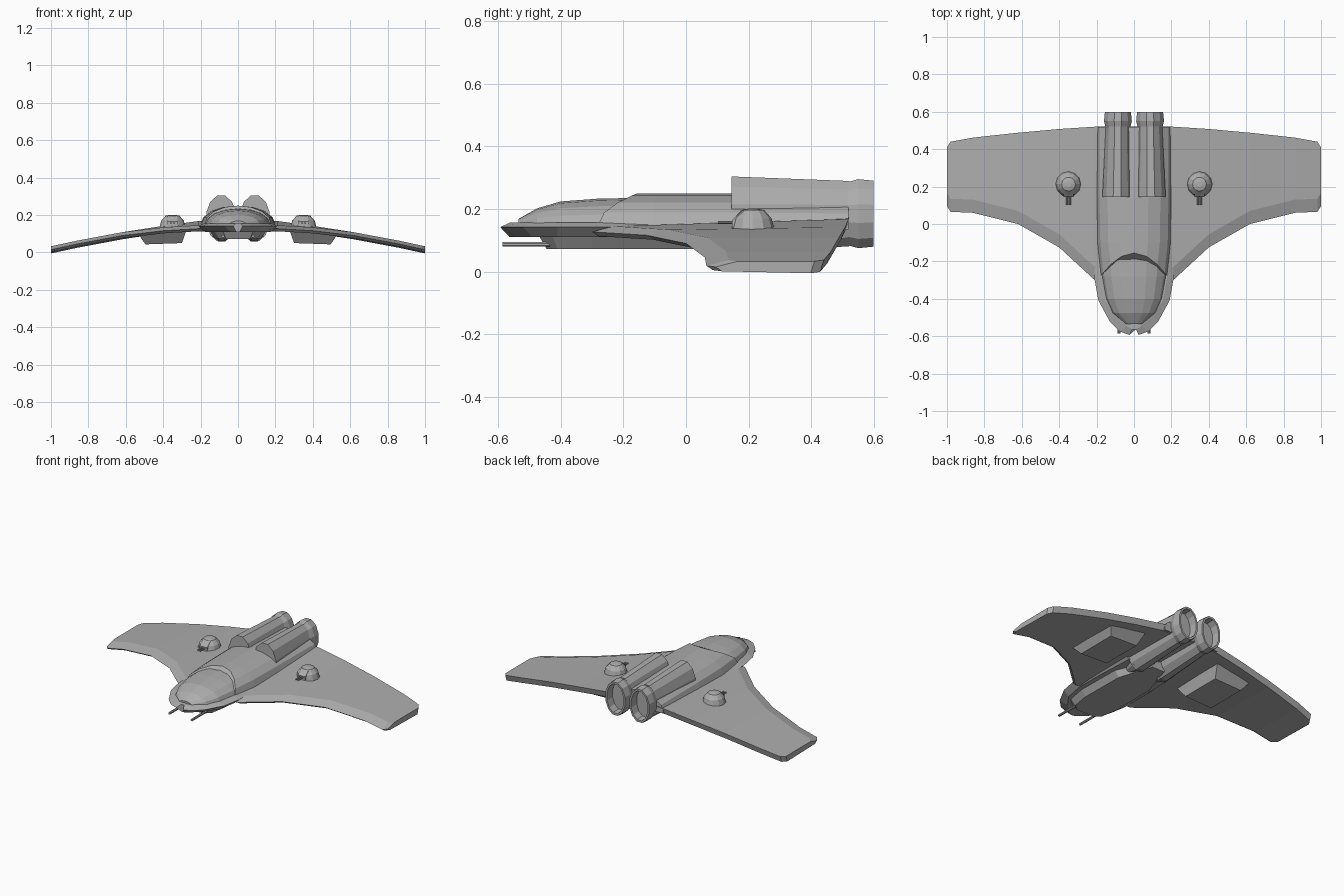
import bpy, bmesh, math
from mathutils import Vector

cube = bpy.data.objects.get("Cube")
if cube:
    bpy.data.objects.remove(cube)

GREY = (0.42, 0.42, 0.42, 1)
grey = bpy.data.materials.new("hull grey")
grey.use_nodes = True
grey.diffuse_color = GREY
grey.node_tree.nodes["Principled BSDF"].inputs["Base Color"].default_value = GREY


def loft(name, rings, mirror=False, cap_end=True):
    """Skin closed rings of points; optionally mirror across x = 0."""
    bm = bmesh.new()
    loops = [[bm.verts.new(p) for p in ring] for ring in rings]
    for a, b in zip(loops, loops[1:]):
        n = len(a)
        for i in range(n):
            bm.faces.new((a[i], a[(i + 1) % n], b[(i + 1) % n], b[i]))
    bm.faces.new(loops[0])
    if cap_end:
        bm.faces.new(loops[-1])
    bmesh.ops.recalc_face_normals(bm, faces=bm.faces)
    mesh = bpy.data.meshes.new(name)
    bm.to_mesh(mesh)
    bm.free()
    obj = bpy.data.objects.new(name, mesh)
    bpy.context.collection.objects.link(obj)
    mesh.materials.append(grey)
    if mirror:
        obj.modifiers.new("mirror", "MIRROR")
    return obj


def ellipse(cx, y, cz, rx, rz, n=12):
    return [(cx + rx * math.cos(t), y, cz + rz * math.sin(t))
            for t in (math.tau * (i + 0.5) / n for i in range(n))]


def arch(y, half_width, base, top, n=8, floor=0.02):
    """Half ellipse standing on a flat floor."""
    pts = [(half_width * math.cos(math.pi * i / n), y,
            base + (top - base) * math.sin(math.pi * i / n)) for i in range(n + 1)]
    return pts + [(-half_width, y, base - floor), (half_width, y, base - floor)]


def rod(name, x, y0, y1, z, r):
    return loft(name, [ellipse(x, y0, z, r, r, 8), ellipse(x, y1, z, r, r, 8)], True)


# Drooping wing: span station, leading y, trailing y, top z at front and back
stations = [(0, -0.30, 0.52, 0.145, 0.185), (0.21, -0.30, 0.52, 0.145, 0.168),
            (0.40, -0.125, 0.508, 0.134, 0.142), (0.62, 0.0, 0.488, 0.108, 0.108),
            (0.86, 0.06, 0.462, 0.063, 0.063), (0.98, 0.065, 0.44, 0.037, 0.037),
            (1.0, 0.095, 0.41, 0.033, 0.033)]
wing = []
for x, lead, trail, zf, zb in stations:
    t = 0.032
    wing.append([(x, lead, zf - 0.018), (x, lead + 0.07, zf), (x, trail, zb),
                 (x, trail - 0.012, zb - t - 0.006), (x, lead + 0.02, zf - t)])
loft("wing", wing, True)

# Flat lower hull with a projecting rim around the nose
hull = []
for y, w in [(-0.593, 0.025), (-0.575, 0.075), (-0.52, 0.13), (-0.41, 0.19),
             (-0.29, 0.212), (-0.1, 0.212), (0.15, 0.2)]:
    inset = max(w - 0.035, 0.01)
    yb = y + 0.03 if y < -0.5 else y
    hull.append([(w, y, 0.142), (inset, yb, 0.156), (-inset, yb, 0.156),
                 (-w, y, 0.142), (-inset, yb, 0.11), (inset, yb, 0.11)])
loft("lower_hull", hull)

# Rounded canopy
loft("canopy", [arch(y, w, 0.15, top) for y, w, top in
                [(-0.535, 0.045, 0.168), (-0.475, 0.115, 0.202), (-0.40, 0.15, 0.224),
                 (-0.28, 0.172, 0.233), (-0.12, 0.18, 0.236)]])

# Spine with a swept front edge overlapping the canopy
front = [(x, -0.155 - 0.125 * (x / 0.178) ** 2, z) for x, _, z in arch(0, 0.178, 0.15, 0.25)]
loft("spine", [front, arch(-0.1, 0.195, 0.15, 0.25), arch(0.14, 0.2, 0.15, 0.25),
               arch(0.518, 0.2, 0.155, 0.235)])

# Belly keel
loft("belly", [[(w, y, 0.125), (-w, y, 0.125), (-w * 0.75, y + d, 0.072), (w * 0.75, y + d, 0.072)]
               for y, w, d in [(-0.475, 0.085, 0.03), (-0.43, 0.135, 0.02),
                               (-0.3, 0.16, 0), (0.0, 0.155, 0), (0.22, 0.06, 0)]])

# Twin engine nacelles, with underside ramps and hollow nozzles
loft("nacelle", [ellipse(0.09, 0.145, 0.182, 0.082, 0.126),
                 ellipse(0.086, 0.52, 0.185, 0.067, 0.108)], True)
loft("nacelle_ramp", [ellipse(0.085, 0.03, 0.125, 0.02, 0.03),
                      ellipse(0.088, 0.16, 0.15, 0.07, 0.095)], True)
loft("nozzle", [ellipse(0.086, y, 0.185, rx, rz) for y, rx, rz in
                [(0.515, 0.068, 0.104), (0.55, 0.077, 0.114), (0.598, 0.072, 0.109),
                 (0.598, 0.06, 0.096), (0.545, 0.057, 0.092)]], True)

# Faceted dome turrets with a gun slot block and paired barrels
TX, TY = 0.35, 0.213
dome = [[(TX + r * math.cos(math.tau * i / 12), TY + r * math.sin(math.tau * i / 12), z)
         for i in range(12)]
        for r, z in [(0.067, 0.11), (0.069, 0.137), (0.06, 0.17), (0.037, 0.196), (0.015, 0.201)]]
loft("turret", dome, True)
loft("turret_mantlet", [[(TX + sx * 0.026, y, z) for sx, z in
                         [(-1, 0.14), (1, 0.14), (1, top), (-1, top)]]
                        for y, top in [(TY - 0.066, 0.165), (TY - 0.03, 0.197)]], True)
for side in (-1, 1):
    rod("turret_barrel", TX + side * 0.008, 0.102, 0.18, 0.157, 0.005)

# Chin guns
rod("chin_gun", 0.08, -0.585, -0.42, 0.087, 0.008)

# Underwing pods with sloping sides
loft("wing_pod", [[(0.275, 0.06, 0.12), (0.535, 0.06, 0.10), (0.535, 0.43, 0.10), (0.275, 0.43, 0.12)],
                  [(0.30, 0.11, 0.05), (0.495, 0.11, 0.043), (0.495, 0.38, 0.043), (0.30, 0.38, 0.05)]], True)
